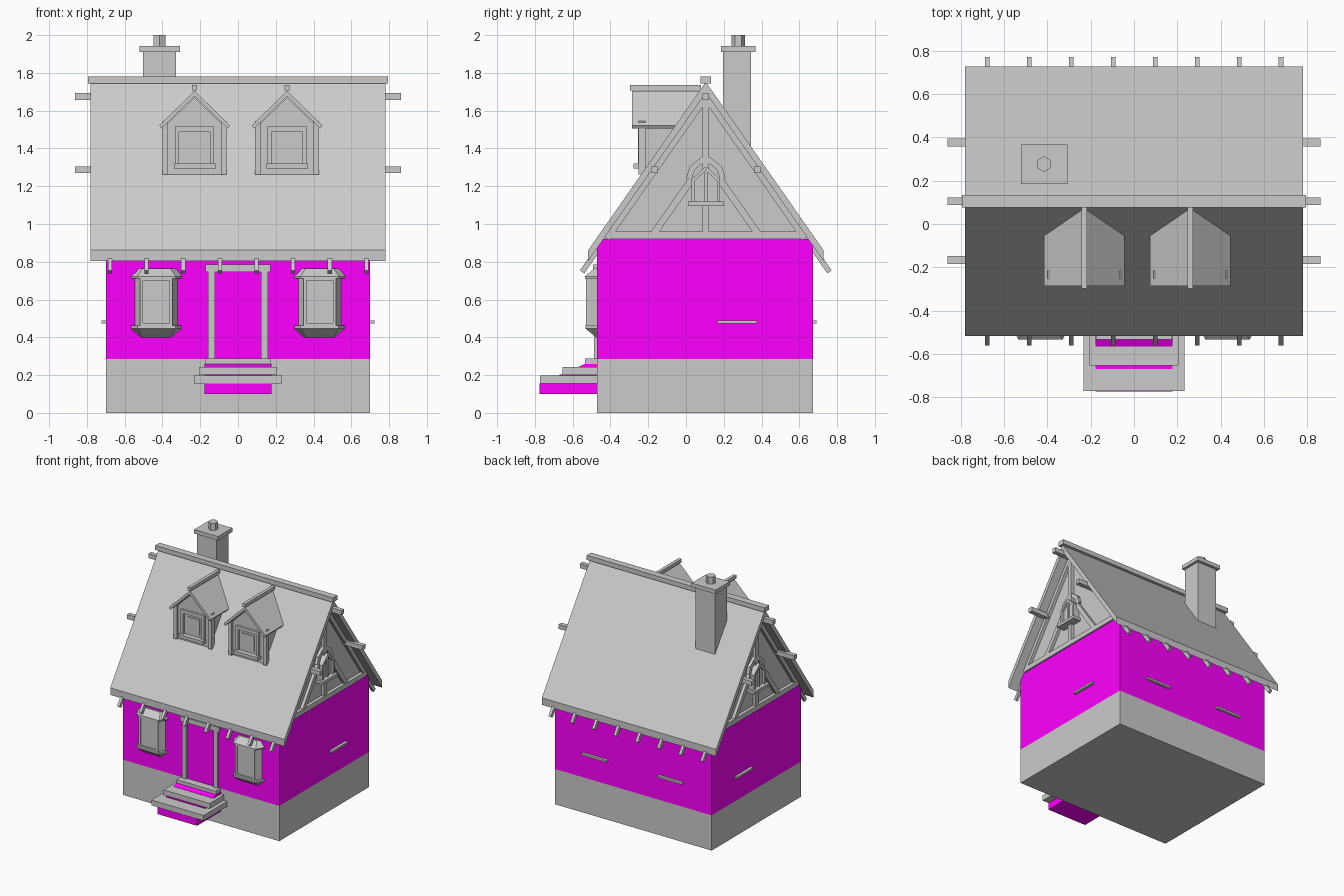
import bpy, bmesh, math
from mathutils import Vector

if "Cube" in bpy.data.objects:
    bpy.data.objects.remove(bpy.data.objects["Cube"])

RIDGE_Y, SLOPE = 0.105, 1.43        # main roof ridge line and pitch
roof_z = lambda y, top: top - SLOPE * abs(y - RIDGE_Y)

pink = bpy.data.materials.new("wall_paint")
pink.diffuse_color = (1, 0, 1, 1)
pink.use_nodes = True
pink.node_tree.nodes["Principled BSDF"].inputs["Base Color"].default_value = pink.diffuse_color


def skin(name, rings, mat=None):
    """Closed solid through a list of matching vertex rings."""
    bm = bmesh.new()
    vs = [[bm.verts.new(p) for p in r] for r in rings]
    n = len(vs[0])
    for a, b in zip(vs, vs[1:]):
        for i in range(n):
            bm.faces.new((a[i], a[(i + 1) % n], b[(i + 1) % n], b[i]))
    bm.faces.new(vs[0])
    bm.faces.new(vs[-1])
    bmesh.ops.recalc_face_normals(bm, faces=bm.faces)
    me = bpy.data.meshes.new(name)
    bm.to_mesh(me)
    bm.free()
    ob = bpy.data.objects.new(name, me)
    bpy.context.collection.objects.link(ob)
    if mat:
        me.materials.append(mat)
    return ob


def box(name, x0, x1, y0, y1, z0, z1, mat=None):
    ring = lambda z: [(x0, y0, z), (x1, y0, z), (x1, y1, z), (x0, y1, z)]
    return skin(name, [ring(z0), ring(z1)], mat)


def prism_x(name, yz, x0, x1, mat=None):
    return skin(name, [[(x, y, z) for y, z in yz] for x in (x0, x1)], mat)


def prism_y(name, xz, y0, back):
    """Profile in xz; back is a function of z giving the rear end."""
    return skin(name, [[(x, y0, z) for x, z in xz], [(x, back(z), z) for x, z in xz]])


def bar(name, p, q, w, x0, x1):
    """Straight timber between two yz points, spanning x0..x1."""
    p, q = Vector(p), Vector(q)
    d = (q - p).normalized()
    n = Vector((-d.y, d.x)) * w / 2
    return prism_x(name, [p + n, q + n, q - n, p - n], x0, x1)


# Plinth and walls
box("plinth", -.70, .70, -.472, .672, 0, .285)
box("walls", -.70, .70, -.472, .672, .285, .92, pink)

# Main roof: one folded slab
prism_x("main_roof", [(RIDGE_Y, 1.752), (-.518, roof_z(-.518, 1.752)), (-.518, roof_z(-.518, 1.695)),
                      (RIDGE_Y, 1.695), (.728, roof_z(.728, 1.695)), (.728, roof_z(.728, 1.752))], -.78, .78)
box("ridge_beam", -.795, .795, .077, .133, 1.745, 1.782)

# Purlins poking out of both gables
for y, z in ((RIDGE_Y, 1.675), (-.167, 1.287), (.377, 1.287)):
    box("purlin", -.863, .863, y - .018, y + .018, z - .018, z + .018)

# Rafter tails under the eaves
for i in range(8):
    x = -.678 + i * .194
    for s in (-1, 1):
        e = lambda d: (RIDGE_Y + s * d, 1.683 - SLOPE * d)
        bar("rafter_tail", e(.50), e(.655), .028, x - .011, x + .011)

# Gable walls with timber framing
prism_x("gable_wall", [(-.44, .915), (RIDGE_Y, 1.70), (.65, .915)], -.685, .685)
for s in (-1, 1):
    g = lambda a, b: sorted((s * a, s * b))
    box("gable_tie_beam", *g(.68, .712), -.40, .61, .92, .96)
    box("gable_king_post", *g(.68, .71), RIDGE_Y - .018, RIDGE_Y + .018, .95, 1.68)
    for t in (-1, 1):
        e = lambda d, z: (RIDGE_Y + t * d, z)
        bar("gable_rafter", e(.0, 1.675), e(.525, 1.675 - SLOPE * .525), .036, *g(.68, .711))
        bar("gable_brace", e(.275, .95), e(.075, 1.235), .036, *g(.68, .709))
        bar("gable_arch_brace", e(.09, 1.24), e(.07, 1.30), .03, *g(.68, .708))
        bar("gable_arch_brace", e(.08, 1.29), e(.01, 1.345), .03, *g(.68, .708))
        box("gable_window_jamb", *g(.68, .735), *sorted((RIDGE_Y + t * .058, RIDGE_Y + t * .075)), 1.11, 1.235)
        bar("gable_window_head", e(.07, 1.23), e(.0, 1.295), .018, *g(.68, .735))
    prism_x("gable_window", [(RIDGE_Y + d, z) for d, z in
                             ((-.065, 1.11), (.065, 1.11), (.065, 1.23), (0, 1.29), (-.065, 1.23))], *g(.68, .718))
    box("gable_window_bar", *g(.68, .73), RIDGE_Y - .008, RIDGE_Y + .008, 1.11, 1.28)
    box("gable_window_sill", *g(.68, .755), RIDGE_Y - .095, RIDGE_Y + .095, 1.095, 1.118)

# Chimney with cap and hexagonal pot
box("chimney", -.502, -.328, .195, .345, 1.40, 1.915)
box("chimney_cap", -.522, -.308, .185, .368, 1.91, 1.942)
hexagon = lambda z: [(-.416 + .036 * math.sin(k * math.pi / 3), .277 + .036 * math.cos(k * math.pi / 3), z)
                     for k in range(6)]
skin("chimney_pot", [hexagon(1.94), hexagon(2.0)])

# Dormers, their backs cut along the main roof slope
into_roof = lambda z: RIDGE_Y - (1.752 - z) / SLOPE + .025
for cx in (-.23, .26):
    P = lambda pts: [(cx + x, z) for x, z in pts]
    prism_y("dormer_wall", P([(-.145, 1.25), (.145, 1.25), (.145, 1.53), (0, 1.67), (-.145, 1.53)]), -.237, into_roof)
    prism_y("dormer_roof", P([(0, 1.705), (.187, 1.522), (.176, 1.505), (0, 1.677), (-.176, 1.505), (-.187, 1.522)]),
            -.287, into_roof)
    box("dormer_ridge", cx - .013, cx + .013, -.297, .08, 1.708, 1.735)
    for s in (-1, 1):
        box("dormer_post", *sorted((cx + s * .14, cx + s * .17)), -.252, -.215, 1.262, 1.545)
        box("dormer_window_jamb", *sorted((cx + s * .082, cx + s * .104)), -.255, -.23, 1.31, 1.49)
    box("dormer_window_head", cx - .104, cx + .104, -.255, -.23, 1.488, 1.515)
    box("dormer_window_inner", cx - .055, cx + .055, -.243, -.23, 1.34, 1.465)
    box("dormer_window_sill", cx - .11, cx + .11, -.278, -.23, 1.295, 1.32)

# Bay windows: half-octagon sections stacked upward
for cx in (-.432, .432):
    def bay(name, *secs):
        skin(name, [[(cx - b, -.46, z), (cx - f, y, z), (cx + f, y, z), (cx + b, -.46, z)] for b, f, y, z in secs])
    bay("bay_base", (.09, .075, -.475, .40), (.14, .10, -.533, .447), (.14, .10, -.533, .462))
    bay("bay_body", (.12, .082, -.522, .455), (.12, .082, -.522, .72))
    bay("bay_roof", (.14, .10, -.535, .712), (.142, .102, -.535, .722), (.11, .075, -.485, .765))
    for s in (-1, 1):
        box("bay_post", *sorted((cx + s * .07, cx + s * .086)), -.53, -.515, .46, .715)
    box("bay_rail", cx - .08, cx + .08, -.53, -.515, .46, .475)
    box("bay_head", cx - .08, cx + .08, -.53, -.515, .70, .715)

# Door surround
for s in (-1, 1):
    box("door_post", *sorted((s * .122, s * .158)), -.487, -.46, .28, .75)
box("door_lintel", -.173, .173, -.492, -.46, .746, .785)

# Entrance steps: painted cores under plain treads
for k, (hw, y, z0, z1) in enumerate(((.234, -.773, .155, .198), (.206, -.655, .20, .242), (.176, -.535, .258, .287))):
    box("step_tread", -hw, hw, y, -.46, z0, z1)
box("step_core_low", -.177, .177, -.775, -.46, .10, .156, pink)
box("step_core_mid", -.177, .177, -.67, -.46, .156, .202, pink)
prism_x("step_core_high", [(-.567, .20), (-.567, .244), (-.535, .26), (-.46, .26), (-.46, .20)], -.177, .177, pink)

# Narrow ledges on the side and back walls
for s in (-1, 1):
    box("side_ledge", *sorted((s * .69, s * .722)), .168, .375, .472, .488)
    box("back_ledge", s * .338 - .112, s * .338 + .112, .66, .692, .472, .488)
